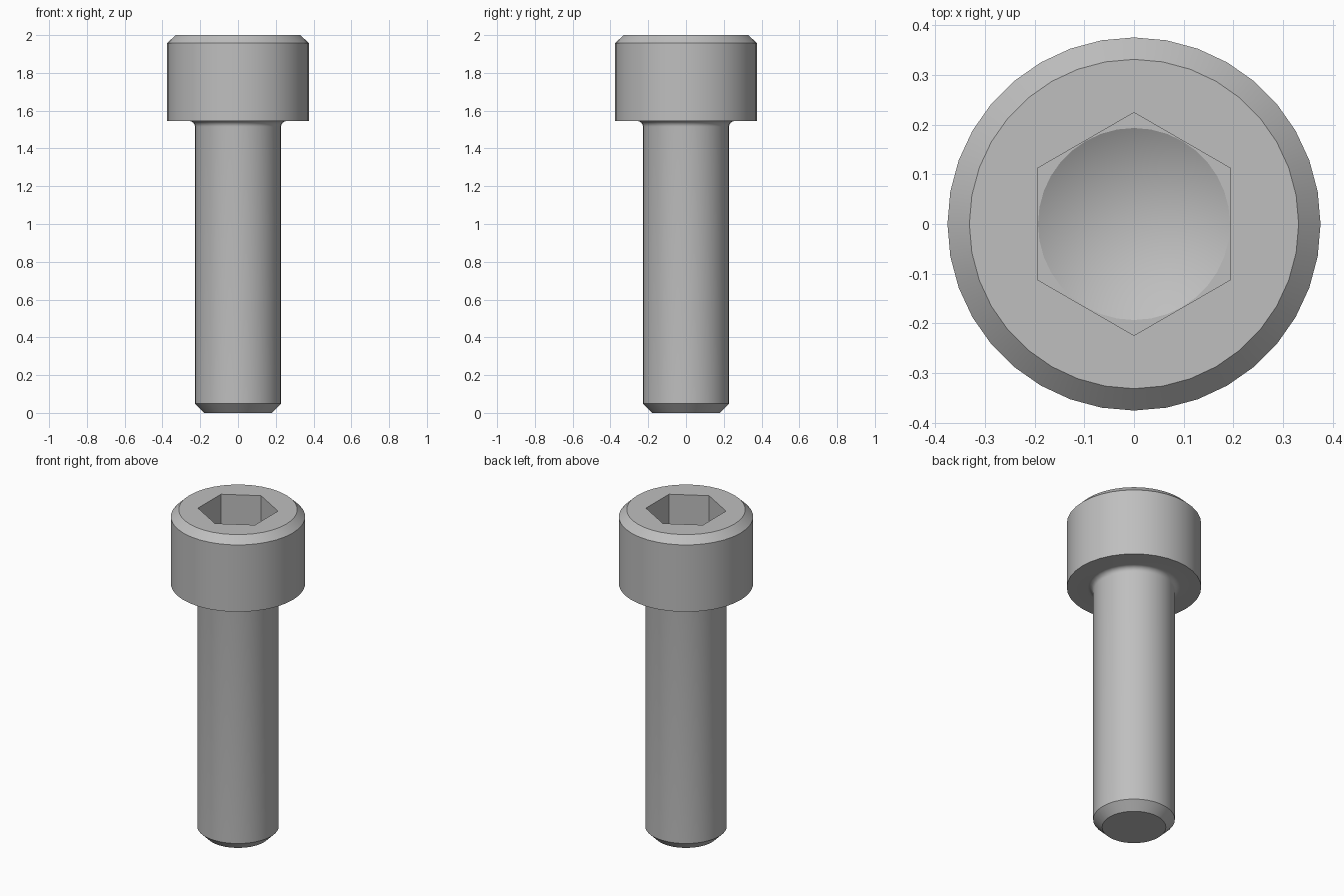
import bpy
import bmesh
from math import sin, cos, pi, radians

default = bpy.data.objects.get("Cube")
if default:
    bpy.data.objects.remove(default)

SEGMENTS = 36
steel = bpy.data.materials.new("steel_grey")
steel.use_nodes = True
grey = (0.52, 0.52, 0.52, 1)
steel.diffuse_color = grey
steel.node_tree.nodes["Principled BSDF"].inputs["Base Color"].default_value = grey

bm = bmesh.new()


def ring(radius, z, sides=SEGMENTS, start=0.0):
    """Closed loop of vertices around the z axis."""
    return [bm.verts.new((radius * cos(start + 2 * pi * i / sides),
                          radius * sin(start + 2 * pi * i / sides), z))
            for i in range(sides)]


def skin(a, b):
    """Quads between two loops with equal vertex counts."""
    n = len(a)
    for i in range(n):
        j = (i + 1) % n
        bm.faces.new((a[i], a[j], b[j], b[i]))


def loop_edges(loop):
    edges = []
    for i, v in enumerate(loop):
        w = loop[(i + 1) % len(loop)]
        edges.append(bm.edges.get((v, w)) or bm.edges.new((v, w)))
    return edges


def flat_ring(outer, inner):
    """Flat face region between an outer loop and a hole."""
    bmesh.ops.triangle_fill(bm, edges=loop_edges(outer) + loop_edges(inner),
                            use_beauty=True, normal=(0, 0, 1))


# Outer profile: chamfered tip, shank, fillet under the head, chamfered head
shank_r, fillet, under = 0.228, 0.03, 1.545
profile = [(0.178, 0), (shank_r, 0.05)]
for k in range(7):
    a = pi / 2 * k / 6
    profile.append((shank_r + fillet * (1 - cos(a)), under - fillet * (1 - sin(a))))
profile += [(0.375, under), (0.375, 1.957), (0.331, 2)]
rings = [ring(r, z) for r, z in profile]
for lower, upper in zip(rings, rings[1:]):
    skin(lower, upper)
bm.faces.new(rings[0])

# Hexagonal socket with a drilled conical bottom
floor_z = 1.785
hex_top = ring(0.224, 2, 6, pi / 6)
hex_floor = ring(0.224, floor_z, 6, pi / 6)
cone_rim = ring(0.193, floor_z)
skin(hex_top, hex_floor)
flat_ring(rings[-1], hex_top)
flat_ring(hex_floor, cone_rim)
tip = bm.verts.new((0, 0, floor_z - 0.11))
for i, v in enumerate(cone_rim):
    bm.faces.new((v, cone_rim[(i + 1) % SEGMENTS], tip))

bmesh.ops.recalc_face_normals(bm, faces=bm.faces)
mesh = bpy.data.meshes.new("socket_head_bolt")
bm.to_mesh(mesh)
bm.free()
mesh.materials.append(steel)
bolt = bpy.data.objects.new("socket_head_bolt", mesh)
bpy.context.collection.objects.link(bolt)

# Smooth round surfaces, crisp chamfers and socket walls
bpy.ops.object.select_all(action='DESELECT')
bolt.select_set(True)
bpy.context.view_layer.objects.active = bolt
bpy.ops.object.shade_smooth_by_angle(angle=radians(28))
